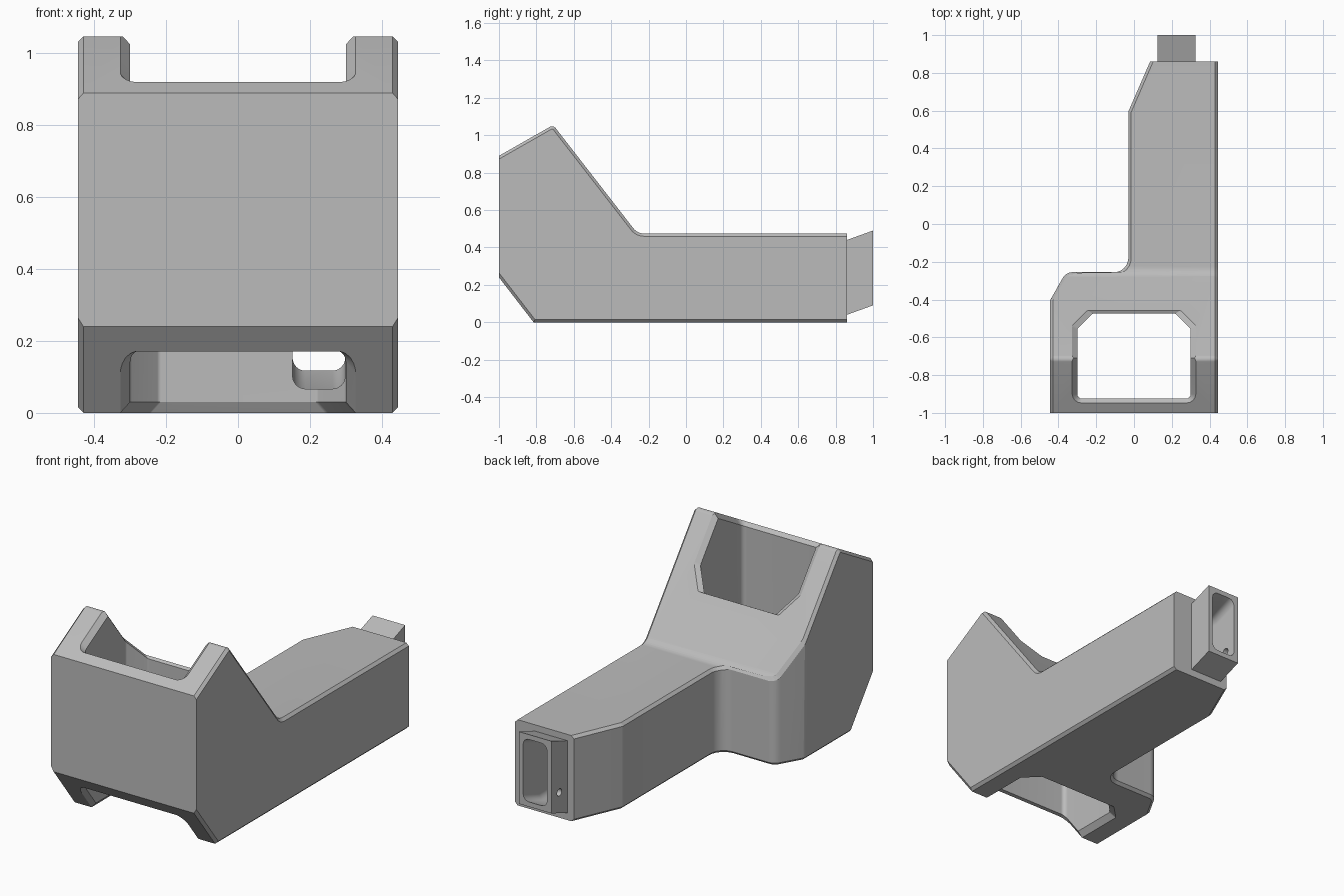
import bpy, bmesh, math
from mathutils import Vector

if "Cube" in bpy.data.objects:
    bpy.data.objects.remove(bpy.data.objects["Cube"])

grey = bpy.data.materials.new("plain_grey")
grey.use_nodes = True
grey.diffuse_color = (0.5, 0.5, 0.5, 1)
grey.node_tree.nodes["Principled BSDF"].inputs["Base Color"].default_value = (0.5, 0.5, 0.5, 1)


def rounded(corners, steps=6):
    """Outline from (u, v, radius) corners, with each corner filleted."""
    out = []
    for i, (u, v, r) in enumerate(corners):
        p = Vector((u, v))
        if r == 0:
            out.append(p)
            continue
        a = (Vector(corners[i - 1][:2]) - p).normalized()
        b = (Vector(corners[(i + 1) % len(corners)][:2]) - p).normalized()
        half = a.angle(b) / 2
        centre = p + (a + b).normalized() * (r / math.sin(half))
        start = p + a * (r / math.tan(half)) - centre
        end = p + b * (r / math.tan(half)) - centre
        for k in range(steps + 1):
            out.append(centre + start.lerp(end, k / steps).normalized() * r)
    return out


def loft(name, rings):
    """Closed solid through equal-length rings of 3D points."""
    bm = bmesh.new()
    rows = [[bm.verts.new(p) for p in ring] for ring in rings]
    n = len(rows[0])
    for low, high in zip(rows, rows[1:]):
        for i in range(n):
            j = (i + 1) % n
            bm.faces.new((low[i], low[j], high[j], high[i]))
    bm.faces.new(rows[0][::-1])
    bm.faces.new(rows[-1])
    bmesh.ops.recalc_face_normals(bm, faces=bm.faces)
    mesh = bpy.data.meshes.new(name)
    bm.to_mesh(mesh)
    bm.free()
    mesh.materials.append(grey)
    obj = bpy.data.objects.new(name, mesh)
    bpy.context.collection.objects.link(obj)
    return obj


def boolean(target, tool, operation):
    mod = target.modifiers.new("cut", "BOOLEAN")
    mod.object, mod.operation, mod.solver = tool, operation, "EXACT"
    bpy.context.view_layer.objects.active = target
    bpy.ops.object.modifier_apply(modifier=mod.name)
    bpy.data.objects.remove(tool)


def lerp_table(table, y):
    for (y0, z0), (y1, z1) in zip(table, table[1:]):
        if y <= y1:
            return z0 + (z1 - z0) * (y - y0) / (y1 - y0)
    return table[-1][1]


BACK, PEAK, KEEL = 0.86, -0.71, -0.815
TOP = [(-1, 0.89), (PEAK, 1.055), (-0.26, 0.475), (BACK, 0.475)]
BOTTOM = [(-1, 0.24), (KEEL, 0), (BACK, 0)]

# Body: side profile crossed with the plan outline
side = rounded([(-1, 0.24, 0), (KEEL, 0, 0), (BACK, 0, 0), (BACK, 0.475, 0),
                (-0.26, 0.475, 0.07), (PEAK, 1.055, 0.025), (-1, 0.89, 0)])
body = loft("holder_body", [[(x, p.x, p.y) for p in side] for x in (-1, 1)])
plan = rounded([(-0.445, -1.2, 0), (0.445, -1.2, 0), (0.445, 1, 0), (0.146, 1, 0),
                (-0.03, 0.595, 0.03), (-0.03, -0.255, 0.075),
                (-0.36, -0.255, 0.06), (-0.445, -0.405, 0.04)])
boolean(body, loft("plan_cutter", [[(p.x, p.y, z) for p in plan] for z in (-1, 2)]), "INTERSECT")

# Narrow chamfer where the side walls meet the top and bottom
bm = bmesh.new()
bm.from_mesh(body.data)
bmesh.ops.remove_doubles(bm, verts=bm.verts, dist=0.0005)
bm.normal_update()


def is_wall(f):
    return abs(f.normal.z) < 0.01 and -0.99 < f.calc_center_median().y < BACK - 0.01


def is_cover(f):
    return abs(f.normal.z) > 0.1


edges = [e for e in bm.edges if len(e.link_faces) == 2
         and any(map(is_wall, e.link_faces)) and any(map(is_cover, e.link_faces))]
bmesh.ops.bevel(bm, geom=edges, offset=0.015, segments=1, affect="EDGES", clamp_overlap=False)
bm.to_mesh(body.data)
bm.free()


# Open well through the head, with a chamfered rim at both ends
def well(grow, radius):
    w, back, cut = 0.3 + grow, -0.475 + grow * 0.6, 0.08
    ridge = [(s * w, y, 0) for s, y in ((1, KEEL), (1, PEAK), (-1, PEAK), (-1, KEEL))]
    return rounded([(-w, -0.925 - grow * 0.8, radius), (w, -0.925 - grow * 0.8, radius),
                    *ridge[:2], (w, back - cut, 0.015), (w - cut, back, 0.015),
                    (-w + cut, back, 0.015), (-w, back - cut, 0.015), *ridge[2:]])


inner, outer = well(0, 0.025), well(0.03, 0.05)


def top(p, d):
    return lerp_table(TOP, p.y) + d


def bottom(p, d):
    return lerp_table(BOTTOM, p.y) + d


boolean(body, loft("well_cutter", [
    [(p.x, p.y, 2) for p in outer],
    [(p.x, p.y, top(p, 0.003)) for p in outer],
    [(p.x, p.y, top(p, -0.03)) for p in inner],
    [(p.x, p.y, bottom(p, 0.03)) for p in inner],
    [(p.x, p.y, bottom(p, -0.003)) for p in outer],
    [(p.x, p.y, -1) for p in outer]]), "DIFFERENCE")


# Raked outlet spout and the duct that feeds it
def section(inset, radius, y):
    rise = max(0, y - BACK) * 0.36
    x0, x1, z0, z1 = 0.125 + inset, 0.325 - inset, 0.04 + inset, 0.44 - inset
    pts = rounded([(x0, z0, radius), (x1, z0, radius), (x1, z1, radius), (x0, z1, radius)])
    return [(p.x, y, p.y + rise) for p in pts]


boolean(body, loft("outlet_spout", [section(0, 0, y) for y in (0.7, BACK, 1)]), "UNION")
boolean(body, loft("duct_cutter", [section(0.027, 0.035, y) for y in (-0.6, BACK, 1.1)]), "DIFFERENCE")

# Pin hole in one wall of the spout
circle = [(0.02 * math.cos(a * math.tau / 20), 0.02 * math.sin(a * math.tau / 20)) for a in range(20)]
boolean(body, loft("pin_cutter", [[(x, 0.93 + u, 0.18 + v) for u, v in circle]
                                  for x in (0, 0.2)]), "DIFFERENCE")

bpy.ops.object.select_all(action="DESELECT")
body.select_set(True)
bpy.context.view_layer.objects.active = body
bpy.ops.object.shade_smooth_by_angle(angle=math.radians(25))
